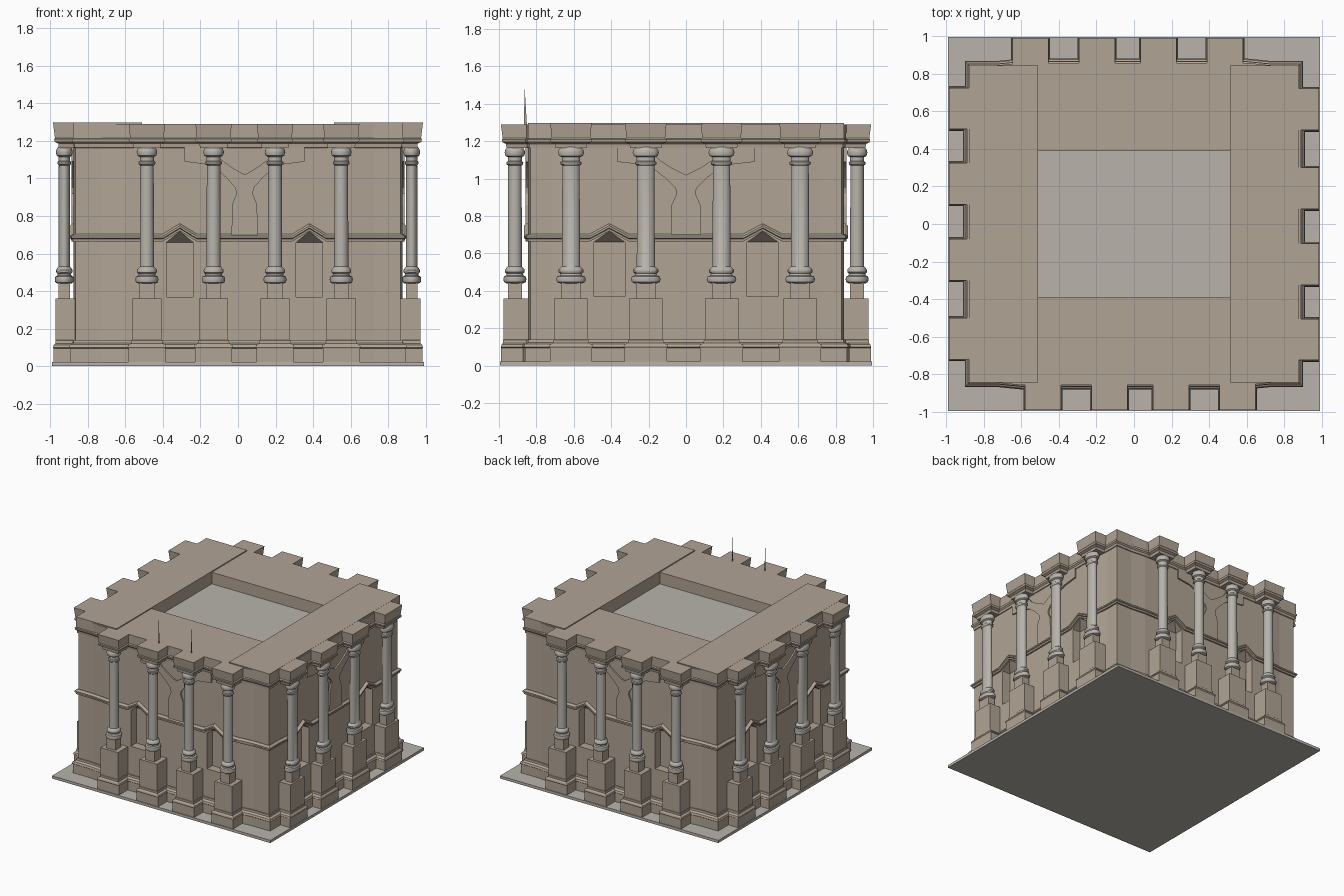
import bpy, bmesh, math
from mathutils import Matrix

if "Cube" in bpy.data.objects:
    bpy.data.objects.remove(bpy.data.objects["Cube"])


def material(name, rgb):
    m = bpy.data.materials.new(name)
    m.diffuse_color = (*rgb, 1)
    m.use_nodes = True
    m.node_tree.nodes["Principled BSDF"].inputs["Base Color"].default_value = m.diffuse_color
    return m


TAN = material("sandstone", (0.44, 0.37, 0.30))
GREY = material("pale_stone", (0.48, 0.45, 0.41))


def finish(name, bm, mat=TAN, rot=0, smooth=False):
    bmesh.ops.recalc_face_normals(bm, faces=bm.faces)
    bm.transform(Matrix.Rotation(rot, 4, 'Z'))
    me = bpy.data.meshes.new(name)
    bm.to_mesh(me)
    bm.free()
    ob = bpy.data.objects.new(name, me)
    bpy.context.collection.objects.link(ob)
    me.materials.append(mat)
    if smooth:
        bpy.ops.object.select_all(action='DESELECT')
        ob.select_set(True)
        bpy.context.view_layer.objects.active = ob
        bpy.ops.object.shade_smooth_by_angle(angle=math.radians(40))
    return ob


def loft(name, rings, mat=TAN, rot=0, smooth=False, caps=True):
    bm = bmesh.new()
    vs = [[bm.verts.new(p) for p in r] for r in rings]
    n = len(rings[0])
    for a, b in zip(vs, vs[1:]):
        for i in range(n):
            j = (i + 1) % n
            bm.faces.new((a[i], a[j], b[j], b[i]))
    if caps:
        bm.faces.new(vs[0])
        bm.faces.new(vs[-1])
    return finish(name, bm, mat, rot, smooth)


def rect(x0, x1, y0, y1, z):
    return [(x0, y0, z), (x1, y0, z), (x1, y1, z), (x0, y1, z)]


def box(name, x0, x1, y0, y1, z0, z1, mat=TAN, rot=0):
    return loft(name, [rect(x0, x1, y0, y1, z0), rect(x0, x1, y0, y1, z1)], mat, rot)


# Each side in front-facing layout: centre wall distance, corner distance,
# corner half length, jog positions, niche centres, niche half width
FRONT = dict(n=.845, cn=.832, cu=.865, j=(.73, .6), niches=(-.31, .38), w=.07, mid=.035,
             cols=(-.485, -.13, .197, .55), k=1.0, yc=.915, out=.99, rx=1.0, ry=1.0, top=1.29)
SIDE = dict(n=.875, cn=.865, cu=.832, j=(.72, .62), niches=(-.41, .41), w=.083, mid=0,
            cols=(-.615, -.215, .19, .61), k=1.15, yc=.925, out=.985, rx=1.28, ry=.82, top=1.297)
SIDES = [(("front", "right", "back", "left")[i], (FRONT, SIDE)[i % 2], i * math.pi / 2)
         for i in range(4)]


def plan(d, z, gable=0):
    """Outline of the building, offset by d, optionally peaking over niches."""
    pts = []
    for _, s, a in SIDES:
        j0, j1 = s['j']
        loc = [(-s['cu'] - d, s['cn'] + d, 0), (-j0, s['cn'] + d, 0), (-j1, s['n'] + d, 0)]
        if gable:
            for c in s['niches']:
                h = s['w'] + .02
                loc += [(c - h, s['n'] + d, 0), (c, s['n'] + d, gable), (c + h, s['n'] + d, 0)]
        loc += [(j1, s['n'] + d, 0), (j0, s['cn'] + d, 0)]
        c, n = math.cos(a), math.sin(a)
        pts += [(u * c + v * n, u * n - v * c, z + b) for u, v, b in loc]
    return pts


# Ground slab, walls, base moulding, cornice and gabled belt
box("ground_slab", -.99, .99, -.995, .995, 0, .022, GREY)
body = loft("walls", [plan(0, .01), plan(0, 1.19)])
loft("base_moulding", [plan(d, z) for d, z in
     [(-.01, .02), (.03, .02), (.03, .095), (.036, .1), (.03, .115), (.012, .125), (.01, .14), (-.01, .14)]],
     caps=False)
loft("cornice", [plan(d, z) for d, z in
     [(-.01, 1.16), (.006, 1.165), (.008, 1.185), (.018, 1.195), (.02, 1.21), (.011, 1.215),
      (.013, 1.29), (-.06, 1.29)]], caps=False)
loft("belt_moulding", [plan(d, z, .055) for d, z in
     [(-.01, .665), (.012, .665), (.014, .678), (.022, .682), (.022, .693), (.005, .705), (-.01, .705)]],
     caps=False)

# Roof around a sunken court
for s in (-1, 1):
    x = sorted((s * .51, s * .878))
    box("roof_end", *x, -.845, .845, 1.19, 1.298)
    y = sorted((s * .39, s * .855))
    box("roof_middle", -.51, .51, *y, 1.19, 1.29)
box("court_floor", -.52, .52, -.4, .4, 1.18, 1.195, GREY)

# Column profile (radius, height)
COL = [(.045, .44), (.058, .447), (.062, .462), (.058, .477), (.046, .482), (.044, .492), (.052, .5),
       (.053, .512), (.046, .522), (.038, .53), (.036, 1.07), (.044, 1.077), (.045, 1.088), (.038, 1.093),
       (.038, 1.115), (.05, 1.122), (.055, 1.14), (.05, 1.157), (.04, 1.168)]

# Relief that branches in a Y, right half (offset, height)
Y = [(.067, .69), (.065, .86), (.042, .92), (.048, .95), (.09, 1.0), (.15, 1.055), (.2, 1.075),
     (.31, 1.09), (.31, 1.17), (.17, 1.17), (.12, 1.1), (.06, 1.055)]

for name, s, a in SIDES:
    k, out, back, yc = s['k'], s['out'], s['n'] - .03, s['yc']

    def stack(part, c, steps):
        # stepped pier block: (half width, inset from the outer face, height)
        loft(f"{name}_{part}", [rect(c - h * k, c + h * k, -(out - i), -back, z) for h, i, z in steps], rot=a)

    for c in s['cols']:
        stack("pedestal", c, [(.098, .002, .02), (.098, .002, .095), (.104, 0, .1), (.1, .003, .112),
                              (.084, .012, .122), (.082, .012, .138), (.078, .014, .14), (.078, .014, .36)])
        box(f"{name}_plinth", c - .04 * s['rx'], c + .04 * s['rx'],
            -yc - .038 * s['ry'], -yc + .038 * s['ry'], .355, .445, rot=a)
        loft(f"{name}_column",
             [[(c + r * s['rx'] * math.cos(t), -yc + r * s['ry'] * math.sin(t), z)
               for t in (i * math.tau / 24 for i in range(24))] for r, z in COL],
             GREY, a, True)
        stack("cap_block", c, [(.072, .03, 1.163), (.076, .028, 1.185), (.094, .008, 1.195), (.098, .006, 1.21),
                               (.09, .01, 1.216), (.096, 0, s['top'])])

    # Y-shaped wall relief
    m = s['mid']
    half = [(u * k * 1.03, z) for u, z in Y]
    outline = half + [(0, 1.02)] + [(-u, z) for u, z in reversed(half)]
    loft(f"{name}_branching_relief",
         [[(m + u, -s['n'] - d, z) for u, z in outline] for d in (-.01, .012)], rot=a)

    # Pointed niches cut into the wall
    for c in s['niches']:
        bm = bmesh.new()
        f, b = -s['n'] - .001, -s['n'] + .07
        for z in (.37, .66):
            for p in rect(c - s['w'], c + s['w'], f, b, z):
                bm.verts.new(p)
        bm.verts.new((c, f, .718))
        bmesh.ops.convex_hull(bm, input=bm.verts)
        cutter = finish("niche_cutter", bm, rot=a)
        cutter.hide_render = True
        mod = body.modifiers.new("niche", 'BOOLEAN')
        mod.operation = 'DIFFERENCE'
        mod.solver = 'EXACT'
        mod.object = cutter
        bpy.ops.object.select_all(action='DESELECT')
        bpy.context.view_layer.objects.active = body
        body.select_set(True)
        bpy.ops.object.modifier_apply(modifier=mod.name)
        bpy.data.objects.remove(cutter)

# Two thin spikes above the front cornice
for x in (-.115, .18):
    bm = bmesh.new()
    bm.faces.new([bm.verts.new(p) for p in ((x, -.868, 1.2), (x, -.845, 1.2), (x, -.863, 1.49))])
    finish("front_spike", bm)
